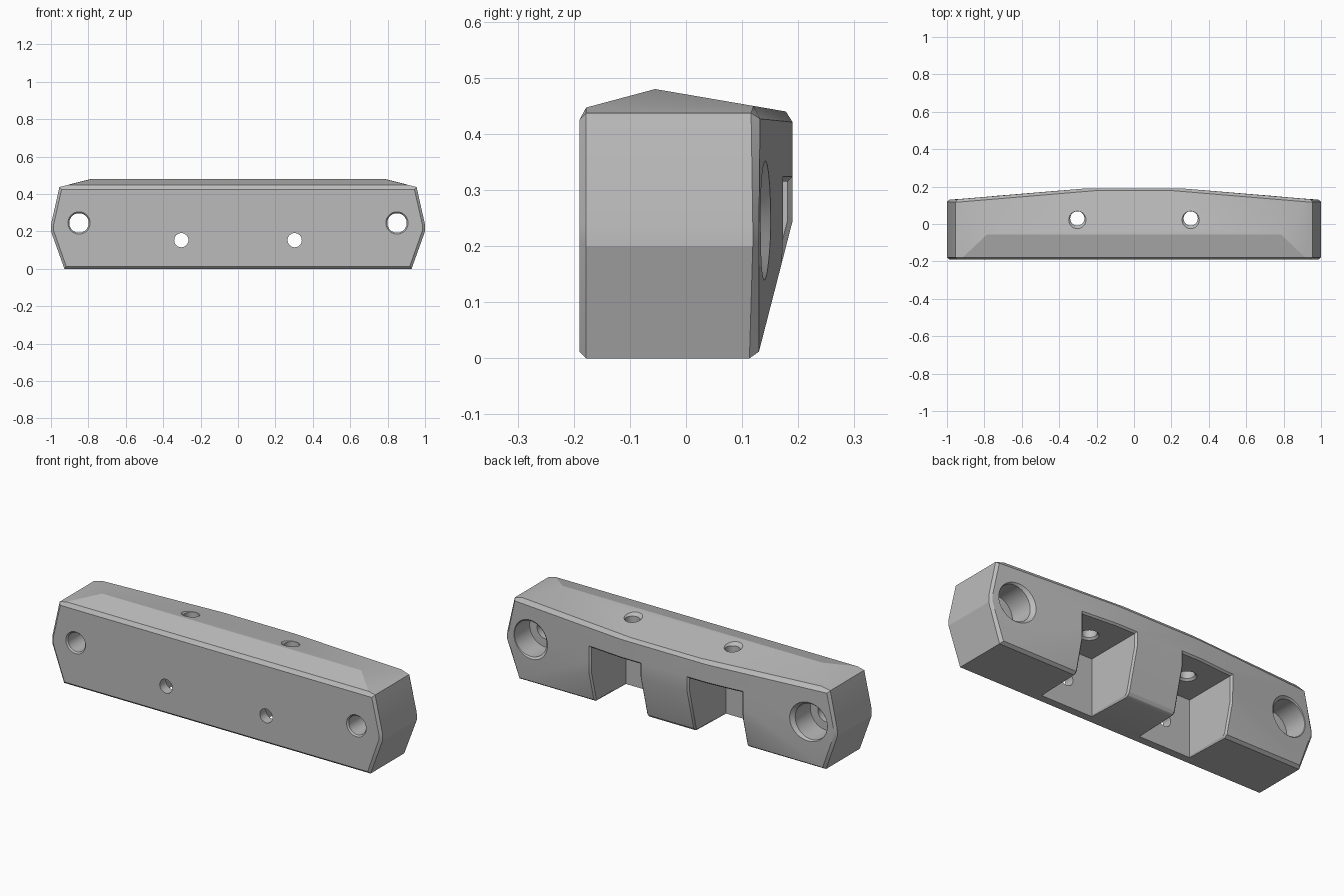
import bpy, bmesh, math
from mathutils import Matrix, Vector

cube = bpy.data.objects.get("Cube")
if cube:
    bpy.data.objects.remove(cube, do_unlink=True)

grey = bpy.data.materials.new("plain_grey")
grey.use_nodes = True
grey.diffuse_color = (0.5, 0.5, 0.5, 1)
grey.node_tree.nodes["Principled BSDF"].inputs["Base Color"].default_value = (0.5, 0.5, 0.5, 1)

HOLE_X = 0.303      # centre of each notch and its bolt holes
NOTCH_HALF = 0.155
CEILING = 0.315
SIDES = (-1, 1)


def make_object(name, bm):
    bmesh.ops.recalc_face_normals(bm, faces=bm.faces)
    mesh = bpy.data.meshes.new(name)
    bm.to_mesh(mesh)
    bm.free()
    obj = bpy.data.objects.new(name, mesh)
    bpy.context.collection.objects.link(obj)
    return obj


def lathe(name, profile, origin, axis):
    """Round cutter: profile is (distance along axis, radius)."""
    bm = bmesh.new()
    n = 40
    turn = Vector(axis).to_track_quat('Z', 'Y').to_matrix().to_4x4()
    place = Matrix.Translation(origin) @ turn
    rings = []
    for t, r in profile:
        rings.append([bm.verts.new(place @ Vector((r * math.cos(math.tau * i / n),
                                                   r * math.sin(math.tau * i / n), t)))
                      for i in range(n)])
    for a, b in zip(rings, rings[1:]):
        for i in range(n):
            j = (i + 1) % n
            bm.faces.new((a[i], a[j], b[j], b[i]))
    bm.faces.new(rings[0])
    bm.faces.new(rings[-1])
    return make_object(name, bm)


def block(name, low, high):
    bm = bmesh.new()
    bmesh.ops.create_cube(bm, size=1)
    low, high = Vector(low), Vector(high)
    for v in bm.verts:
        v.co = (low + high) / 2 + v.co * (high - low)
    return make_object(name, bm)


def cut(obj, cutter):
    mod = obj.modifiers.new("cut", 'BOOLEAN')
    mod.operation = 'DIFFERENCE'
    mod.solver = 'EXACT'
    mod.object = cutter
    bpy.context.view_layer.objects.active = obj
    bpy.ops.object.modifier_apply(modifier=mod.name)
    bpy.data.objects.remove(cutter, do_unlink=True)


# Chamfered body: right half corner points, mirrored and wrapped
corners = [
    # front face and its chamfer
    (0.918, -0.19, 0.012), (0.986, -0.19, 0.205), (0.986, -0.19, 0.235), (0.943, -0.19, 0.425),
    (0.928, -0.178, 0), (1, -0.178, 0.2), (0.999, -0.178, 0.24), (0.955, -0.178, 0.437),
    # back chamfer at the ends
    (0.928, 0.113, 0), (1, 0.119, 0.2), (0.999, 0.119, 0.24), (0.955, 0.116, 0.437),
    (0.918, 0.13, 0.012), (0.986, 0.13, 0.205), (0.986, 0.13, 0.235), (0.945, 0.132, 0.427),
    # roof ridge and eaves
    (0.785, -0.055, 0.48), (0.915, -0.178, 0.447), (0.905, 0.12, 0.45),
    # thick middle of the back
    (0.21, 0.178, 0.44), (0.26, 0.19, 0.421), (0.26, 0.19, 0.245),
]
bm = bmesh.new()
for s in SIDES:
    for x, y, z in corners:
        bm.verts.new((s * x, y, z))
bmesh.ops.convex_hull(bm, input=bm.verts[:])
bmesh.ops.delete(bm, geom=[v for v in bm.verts if not v.link_faces], context='VERTS')
bmesh.ops.dissolve_limit(bm, angle_limit=math.radians(1), verts=bm.verts[:], edges=bm.edges[:])
body = make_object("mounting_block", bm)
body.data.materials.append(grey)

# Two notches open to the back and underside
for s in SIDES:
    x = s * HOLE_X
    cut(body, block("notch_cutter", (x - NOTCH_HALF, -0.135, -0.1),
                    (x + NOTCH_HALF, 0.3, CEILING)))

# Small chamfers on the notch rims
bm = bmesh.new()
bm.from_mesh(body.data)


def on_rim(edge):
    if len(edge.link_faces) != 2 or edge.calc_face_angle_signed() < 0.5:
        return False
    wall = any(all(abs(abs(v.co.x) - w) < 0.002 for v in edge.verts)
               for w in (HOLE_X - NOTCH_HALF, HOLE_X + NOTCH_HALF))
    lintel = all(abs(v.co.z - CEILING) < 0.002 and
                 abs(abs(v.co.x) - HOLE_X) < NOTCH_HALF + 0.002 for v in edge.verts)
    return wall or lintel


bmesh.ops.bevel(bm, geom=[e for e in bm.edges if on_rim(e)], offset=0.009,
                offset_type='OFFSET', segments=1, profile=0.5, affect='EDGES',
                clamp_overlap=True)
bm.to_mesh(body.data)
bm.free()

# Bolt holes: counterbored ends, plain front holes, chamfered top holes
for s in SIDES:
    cut(body, lathe("counterbore_cutter",
                    [(-0.21, 0.078), (-0.182, 0.052), (0, 0.052), (0, 0.097),
                     (0.131, 0.097), (0.151, 0.117), (0.25, 0.117)],
                    (s * 0.85, 0, 0.245), (0, 1, 0)))
    cut(body, lathe("front_hole_cutter", [(-0.25, 0.038), (-0.05, 0.038)],
                    (s * HOLE_X, 0, 0.153), (0, 1, 0)))
    cut(body, lathe("top_hole_cutter",
                    [(0.295, 0.068), (0.325, 0.038), (0.458, 0.038), (0.488, 0.068)],
                    (s * HOLE_X, 0.03, 0), (0, 0, 1)))

# Soft shading over the shallow creases, sharp chamfers
for obj in bpy.context.selected_objects:
    obj.select_set(False)
body.select_set(True)
bpy.context.view_layer.objects.active = body
bpy.ops.object.shade_smooth_by_angle(angle=math.radians(20))
